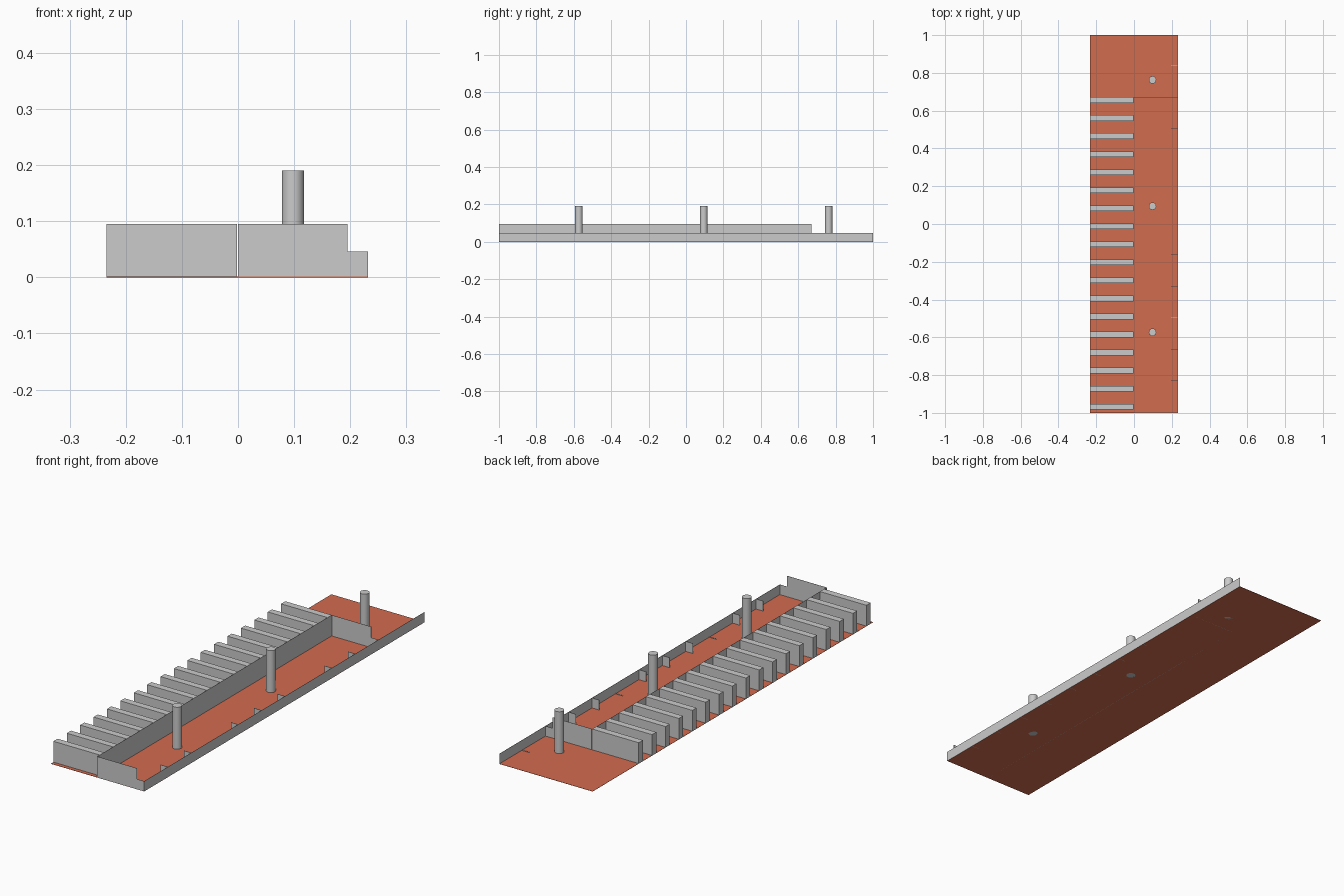
import bpy
import bmesh
from mathutils import Matrix, Vector

if "Cube" in bpy.data.objects:
    bpy.data.objects.remove(bpy.data.objects["Cube"])

T = 0.001  # sheet thickness

terracotta = bpy.data.materials.new("terracotta")
terracotta.diffuse_color = (0.65, 0.15, 0.08, 1)
terracotta.use_nodes = True
terracotta.node_tree.nodes["Principled BSDF"].inputs["Base Color"].default_value = terracotta.diffuse_color


def finish(name, bm):
    mesh = bpy.data.meshes.new(name)
    bm.to_mesh(mesh)
    bm.free()
    obj = bpy.data.objects.new(name, mesh)
    bpy.context.collection.objects.link(obj)
    return obj


def box(name, lo, hi):
    lo, hi = Vector(lo), Vector(hi)
    bm = bmesh.new()
    bmesh.ops.create_cube(bm, size=1, matrix=Matrix.Translation((lo + hi) / 2)
                          @ Matrix.Diagonal((*(hi - lo), 1)))
    return finish(name, bm)


def end_panel(name, y):
    profile = [(0, 0), (0.232, 0), (0.232, 0.046), (0.195, 0.046),
               (0.195, 0.095), (0, 0.095)]
    bm = bmesh.new()
    face = bm.faces.new([bm.verts.new((x, y, z)) for x, z in profile])
    new = bmesh.ops.extrude_face_region(bm, geom=[face])["geom"]
    verts = [v for v in new if isinstance(v, bmesh.types.BMVert)]
    bmesh.ops.translate(bm, verts=verts, vec=(0, T, 0))
    bmesh.ops.recalc_face_normals(bm, faces=bm.faces)
    return finish(name, bm)


# Coloured floor sheet
floor = box("floor", (-0.234, -1, 0), (0.232, 1, T))
floor.data.materials.append(terracotta)

# Low side wall, long inner wall and stepped end panels
box("side_wall", (0.232 - T, -1, 0), (0.232, 1, 0.046))
box("inner_wall", (-0.003, -1, 0), (-0.003 + T, 0.672, 0.095))
end_panel("front_panel", -1)
end_panel("rear_panel", 0.671)

# Row of eighteen partition blocks
for i in range(18):
    y = -0.967 + i * 0.0955
    box(f"partition_{i + 1}", (-0.234, y - 0.015, T / 2), (-0.003, y + 0.015, 0.095))

# Wall ribs; every fourth one is only a strip on the floor
for i in range(11):
    if i == 9:  # place taken by the rear panel
        continue
    y = -0.83 + i * 0.167
    height = 0.003 if i in (2, 6, 10) else 0.046
    box(f"wall_rib_{i + 1}", (0.195, y - T, 0), (0.232, y + T, height))

# Round posts
for i, y in enumerate((-0.573, 0.095, 0.763)):
    bm = bmesh.new()
    bmesh.ops.create_cone(bm, cap_ends=True, segments=16, radius1=0.02, radius2=0.02,
                          depth=0.19, matrix=Matrix.Translation((0.098, y, 0.095)))
    post = finish(f"post_{i + 1}", bm)
    for p in post.data.polygons:
        p.use_smooth = abs(p.normal.z) < 0.5
    for e in post.data.edges:
        a, b = (post.data.vertices[v].co.z for v in e.vertices)
        e.use_edge_sharp = abs(a - b) < 0.01
